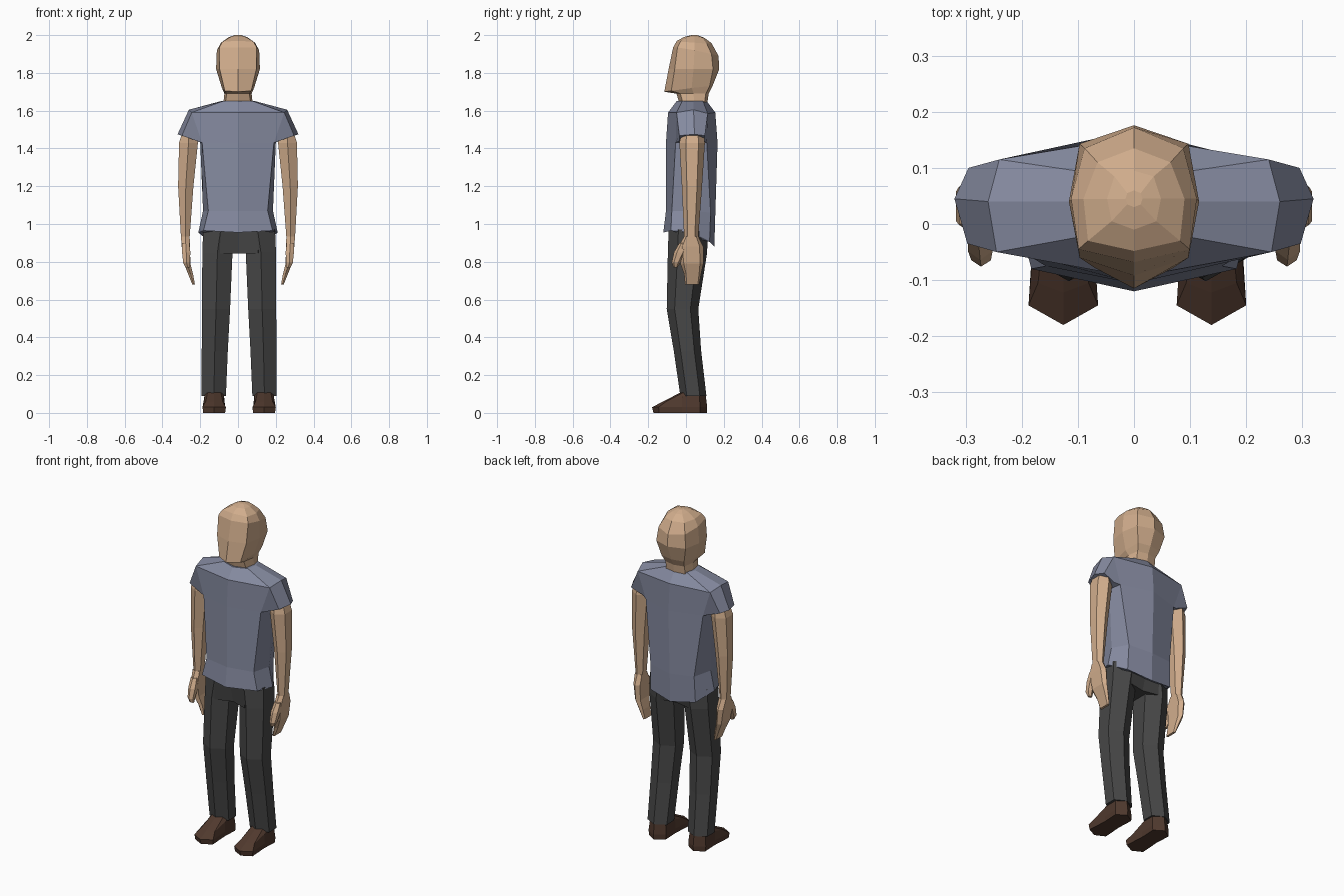
import bpy, bmesh

old = bpy.data.objects.get("Cube")
if old:
    bpy.data.objects.remove(old)


def material(name, rgb):
    m = bpy.data.materials.new(name)
    m.use_nodes = True
    m.diffuse_color = (*rgb, 1)
    bsdf = next(n for n in m.node_tree.nodes if n.type == 'BSDF_PRINCIPLED')
    bsdf.inputs["Base Color"].default_value = (*rgb, 1)
    return m


SKIN = material("skin", (0.64, 0.42, 0.265))
SHIRT = material("blue grey cloth", (0.235, 0.255, 0.35))
PANTS = material("charcoal cloth", (0.062, 0.062, 0.062))
SHOE = material("brown leather", (0.08, 0.041, 0.027))


def loft(name, rings, mat, sx=1, dx=0):
    """Skin a stack of equal-length rings, cap both ends; sx=-1 mirrors."""
    bm = bmesh.new()
    rows = [[bm.verts.new((x * sx + dx, y, z)) for x, y, z in r] for r in rings]
    n = len(rows[0])
    for a, b in zip(rows, rows[1:]):
        for i in range(n):
            j = (i + 1) % n
            bm.faces.new((a[i], a[j], b[j], b[i]))
    bm.faces.new(rows[0])
    bm.faces.new(rows[-1])
    bmesh.ops.recalc_face_normals(bm, faces=bm.faces)
    me = bpy.data.meshes.new(name)
    bm.to_mesh(me)
    bm.free()
    me.materials.append(mat)
    ob = bpy.data.objects.new(name, me)
    bpy.context.collection.objects.link(ob)
    return ob


def sym(z, *half):
    """Symmetric ring from front centre to back centre; points are (x, y[, z])."""
    pts = [(p[0], p[1], p[2] if len(p) > 2 else z) for p in half]
    return pts + [(-x, y, zz) for x, y, zz in reversed(pts[1:-1])]


def hexa(z, x0, x1, y0, y1, k=0.25):
    """Six-sided ring with ridges at the front and back."""
    c, d = (x0 + x1) / 2, (y1 - y0) * k
    return [(c, y0, z), (x1, y0 + d, z), (x1, y1 - d, z),
            (c, y1, z), (x0, y1 - d, z), (x0, y0 + d, z)]


# Head and neck
loft("head", [
    sym(1.62, (0, -.03), (.07, -.01), (.08, .045), (.065, .095), (0, .11)),
    sym(1.69, (0, -.05), (.06, -.03), (.072, .04), (.062, .105), (0, .12)),
    sym(1.72, (0, -.115, 1.70), (.07, -.078, 1.705), (.085, .03), (.075, .125, 1.73), (0, .14, 1.73)),
    sym(1.82, (0, -.092), (.097, -.06), (.116, .04), (.097, .143), (0, .176)),
    sym(1.92, (0, -.068, 1.935), (.099, -.045, 1.935), (.112, .045), (.088, .135, 1.9), (0, .172, 1.89)),
    sym(1.965, (0, -.048, 1.97), (.082, -.03), (.09, .045, 1.96), (.065, .11, 1.955), (0, .135, 1.958)),
    sym(1.99, (0, -.01), (.04, .005), (.048, .045), (.035, .085, 1.987), (0, .095, 1.987)),
    sym(2.0, (0, .03), (.012, .035), (.015, .045), (.012, .055), (0, .06)),
], SKIN)

# Shirt body, lower at the back hem
loft("shirt_body", [
    sym(.955, (0, -.12), (.183, -.08, .965), (.21, .03), (.15, .125, .905), (0, .15, .88)),
    sym(1.07, (0, -.106), (.157, -.075), (.185, .03), (.145, .13, 1.06), (0, .155, 1.05)),
    sym(1.43, (0, -.106), (.19, -.055), (.2, .03), (.19, .11), (0, .167)),
    sym(1.59, (0, -.095), (.245, -.05), (.26, .04, 1.605), (.24, .115, 1.585), (0, .155)),
    sym(1.65, (0, -.05), (.08, -.02), (.092, .04), (.07, .09), (0, .11)),
], SHIRT)

# Sleeves, arms, hands and thumbs
for side, s in (("left", 1), ("right", -1)):
    loft(side + "_sleeve", [
        [(.245, -.05, 1.59), (.26, .04, 1.605), (.24, .115, 1.585),
         (.19, .11, 1.43), (.195, .03, 1.43), (.19, -.055, 1.43)],
        [(.297, -.035, 1.468), (.32, .045, 1.475), (.295, .1, 1.468),
         (.22, .095, 1.44), (.207, .03, 1.435), (.215, -.035, 1.44)],
    ], SHIRT, s)
    loft(side + "_arm", [
        hexa(1.50, .23, .29, -.02, .09),
        hexa(1.43, .212, .312, -.035, .10),
        hexa(1.20, .236, .317, -.022, .085),
        hexa(.93, .256, .302, -.01, .065),
    ], SKIN, s)
    loft(side + "_hand", [
        hexa(.935, .256, .302, -.01, .065, .15),
        hexa(.88, .254, .298, -.04, .092, .15),
        hexa(.79, .252, .286, -.03, .092, .15),
        hexa(.735, .238, .264, -.01, .08, .12),
        hexa(.68, .228, .242, -.005, .07, .1),
    ], SKIN, s)
    loft(side + "_thumb", [
        hexa(.90, .258, .296, -.035, .01),
        hexa(.85, .252, .296, -.064, .0),
        hexa(.795, .255, .29, -.076, -.03),
        hexa(.77, .255, .278, -.066, -.045),
    ], SKIN, s)

# Trousers: seat joins two bent legs
HIP = .006
loft("trouser_seat", [
    sym(.845, (0, -.055), (.1, -.09), (.13, .01), (.1, .1), (0, .08)),
    sym(.97, (0, -.085), (.1, -.09), (.185, .01), (.11, .115), (0, .115)),
], PANTS, 1, HIP)

for side, s in (("left", 1), ("right", -1)):
    loft(side + "_trouser_leg", [
        hexa(.97, .005, .19, -.092, .115),
        hexa(.85, .035, .195, -.096, .112),
        hexa(.55, .048, .196, -.102, .065),
        hexa(.33, .06, .198, -.065, .08),
        hexa(.09, .07, .198, -.03, .108),
    ], PANTS, s, HIP)

    # Shoe: flat pointed sole, rim, sloping upper, ankle
    rows = [
        sym(.0, (0, -.172), (.058, -.142), (.05, -.02), (.055, .075), (0, .11)),
        sym(.03, (0, -.18), (.062, -.145), (.054, -.02), (.058, .075), (0, .112)),
        sym(.065, (0, -.122, .06), (.045, -.105, .06), (.052, -.02, .085), (.052, .07, .09), (0, .105, .09)),
        sym(.11, (0, -.025), (.035, -.01), (.05, .03), (.045, .075), (0, .095)),
    ]
    loft(side + "_shoe", [[(x + .132, y, z) for x, y, z in r] for r in rows], SHOE, s, HIP)
